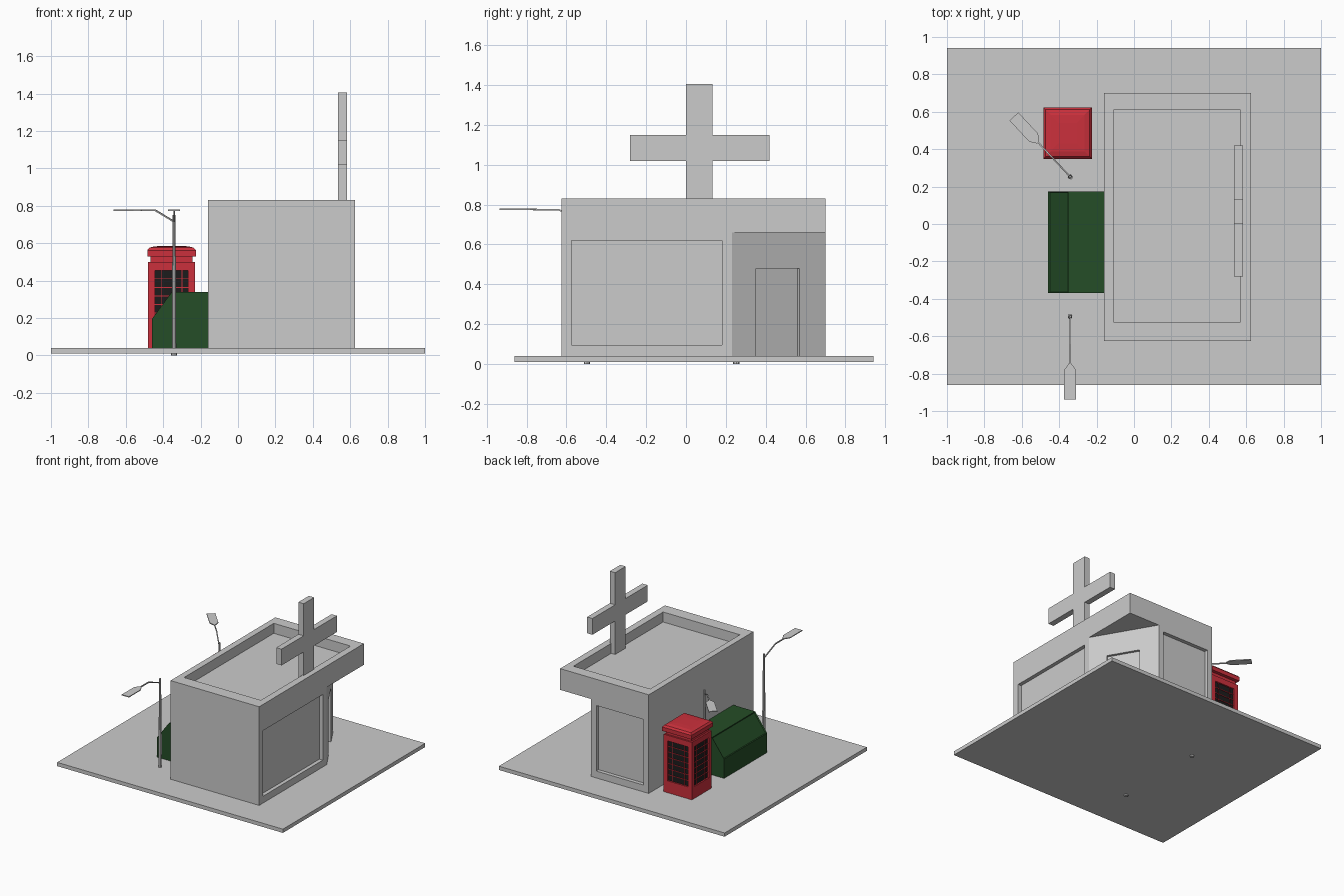
import bpy, bmesh, math
from mathutils import Matrix, Vector

if "Cube" in bpy.data.objects:
    bpy.data.objects.remove(bpy.data.objects["Cube"])


def material(name, rgb):
    m = bpy.data.materials.new(name)
    m.diffuse_color = (*rgb, 1)
    m.use_nodes = True
    m.node_tree.nodes["Principled BSDF"].inputs["Base Color"].default_value = m.diffuse_color
    return m


RED = material("red_paint", (0.60, 0.03, 0.045))
BLACK = material("dark_glass", (0.012, 0.012, 0.012))
GREEN = material("green_paint", (0.018, 0.075, 0.02))


def finish(name, bm, mat=None):
    bmesh.ops.recalc_face_normals(bm, faces=bm.faces)
    me = bpy.data.meshes.new(name)
    bm.to_mesh(me)
    bm.free()
    ob = bpy.data.objects.new(name, me)
    bpy.context.collection.objects.link(ob)
    if mat:
        me.materials.append(mat)
    return ob


def add_box(bm, x0, x1, y0, y1, z0, z1, mat=Matrix()):
    m = Matrix.Translation(((x0 + x1) / 2, (y0 + y1) / 2, (z0 + z1) / 2))
    s = Matrix.Diagonal((x1 - x0, y1 - y0, z1 - z0, 1))
    bmesh.ops.create_cube(bm, size=1, matrix=mat @ m @ s)


def box(name, *b, mat=None, xf=Matrix()):
    bm = bmesh.new()
    add_box(bm, *b, xf)
    return finish(name, bm, mat)


def add_prism(bm, pts, offset):
    """Extrude a closed 3D outline along an offset."""
    f = bm.faces.new([bm.verts.new(p) for p in pts])
    r = bmesh.ops.extrude_face_region(bm, geom=[f], use_keep_orig=True)
    vs = [g for g in r["geom"] if isinstance(g, bmesh.types.BMVert)]
    bmesh.ops.translate(bm, verts=vs, vec=offset)


def add_loft(bm, rings):
    """Skin a list of equal-length rings and cap both ends."""
    vr = [[bm.verts.new(p) for p in r] for r in rings]
    n = len(vr[0])
    for a, b in zip(vr, vr[1:]):
        for i in range(n):
            bm.faces.new((a[i], a[(i + 1) % n], b[(i + 1) % n], b[i]))
    bm.faces.new(vr[0])
    bm.faces.new(vr[-1])


def cut(ob, cutter):
    mod = ob.modifiers.new("cut", "BOOLEAN")
    mod.operation, mod.solver, mod.object = "DIFFERENCE", "EXACT", cutter
    bpy.context.view_layer.objects.active = ob
    bpy.ops.object.modifier_apply(modifier=mod.name)
    bpy.data.objects.remove(cutter)


# Ground slab
box("ground_slab", -1, 1, -0.86, 0.94, 0.01, 0.04)

# Shop building: block with roof tray, cut-off entrance corner, windows and door
shop = box("shop_building", -0.16, 0.625, -0.625, 0.70, 0.04, 0.83)
cut(shop, box("roof_cut", -0.11, 0.57, -0.525, 0.61, 0.75, 1))
p, q = Vector((0.625, 0.23, 0)), Vector((0.35, 0.70, 0))
d = (q - p).normalized()
bm = bmesh.new()
add_prism(bm, [p - d * 0.2, q + d * 0.2, (0.9, 0.9, 0)], (0, 0, 0.66))
cut(shop, finish("corner_cut", bm))
cut(shop, box("side_window_cut", 0.595, 0.7, -0.575, 0.18, 0.095, 0.62))
cut(shop, box("back_window_cut", -0.115, 0.305, 0.67, 0.8, 0.095, 0.62))
turn = Matrix.Translation(p.lerp(q, 0.49)) @ Matrix.Rotation(math.atan2(d.y, d.x), 4, "Z")
cut(shop, box("door_cut", -0.127, 0.127, -0.1, 0.02, 0, 0.48, xf=turn))

# Roof cross sign
bm = bmesh.new()
outline = [(0, 0.75), (0.132, 0.75), (0.132, 1.018), (0.42, 1.018), (0.42, 1.148), (0.132, 1.148),
           (0.132, 1.405), (0, 1.405), (0, 1.148), (-0.28, 1.148), (-0.28, 1.018), (0, 1.018)]
add_prism(bm, [(0.535, y, z) for y, z in outline], (0.047, 0, 0))
finish("cross_sign", bm)

# Waste container with sunken sloping lid
bm = bmesh.new()
side = [(-0.16, 0.04), (-0.46, 0.04), (-0.46, 0.195), (-0.353, 0.34), (-0.16, 0.34)]
add_prism(bm, [(x, -0.37, z) for x, z in side], (0, 0.545, 0))
bmesh.ops.recalc_face_normals(bm, faces=bm.faces)
lid = [f for f in bm.faces if f.normal.x < -0.3 and f.normal.z > 0.3]
bmesh.ops.inset_region(bm, faces=lid, thickness=0.009, depth=-0.008)
finish("waste_container", bm, GREEN)

# Phone booth
CX, CY, H = -0.355, 0.486, 0.125


def square(h, z, hy=None):
    hy = hy or h
    return [(CX + sx * h, CY + sy * hy, z) for sx, sy in ((-1, -1), (1, -1), (1, 1), (-1, 1))]


box("booth_glass", CX - H + 0.012, CX + H - 0.012, CY - H + 0.012, CY + H - 0.012, 0.12, 0.47, mat=BLACK)
bm = bmesh.new()
add_box(bm, CX - H, CX + H, CY - H, CY + H, 0.04, 0.135)
add_box(bm, CX - H, CX + H, CY - H, CY + H, 0.455, 0.50)
for sx in (-1, 1):
    for sy in (-1, 1):
        x, y = CX + sx * (H - 0.018), CY + sy * (H - 0.018)
        add_box(bm, x - 0.018, x + 0.018, y - 0.018, y + 0.018, 0.135, 0.455)
finish("booth_frame", bm, RED)

bm = bmesh.new()
for k in range(4):
    xf = Matrix.Translation((CX, CY, 0)) @ Matrix.Rotation(k * math.pi / 2, 4, "Z")
    for u in (-0.055, 0.055):
        add_box(bm, u - 0.002, u + 0.002, -H + 0.006, -H + 0.014, 0.135, 0.455, xf)
    for i in range(1, 7):
        z = 0.135 + 0.32 * i / 7
        add_box(bm, -0.09, 0.09, -H + 0.006, -H + 0.014, z - 0.002, z + 0.002, xf)
finish("booth_glazing_bars", bm, RED)

bm = bmesh.new()
add_loft(bm, [square(0.112, 0.50), square(0.112, 0.53)])
add_loft(bm, [square(0.13, 0.53, 0.138), square(0.13, 0.562, 0.138), square(0.118, 0.576, 0.126),
              square(0.09, 0.583, 0.098), square(0.05, 0.585, 0.055)])
finish("booth_roof", bm, RED)


# Street lamps: built pointing along +x, then turned and placed
def lamp(name, x, y, angle):
    xf = Matrix.Translation((x, y, 0)) @ Matrix.Rotation(angle, 4, "Z")
    bm = bmesh.new()

    def ring(r, z):
        return [(r * math.cos(a), r * math.sin(a), z) for a in (i * math.pi / 4 for i in range(8))]

    add_loft(bm, [ring(0.016, 0), ring(0.016, 0.012), ring(0.012, 0.014), ring(0.011, 0.35), ring(0.007, 0.75)])
    add_box(bm, -0.016, 0, -0.007, 0.007, 0.13, 0.30)
    arm = [(0.0, 0.715), (0.145, 0.775), (0.27, 0.775)]
    add_loft(bm, [[(u, s * 0.004, w + t * 0.004) for s, t in ((-1, -1), (1, -1), (1, 1), (-1, 1))]
                  for u, w in arm])
    head = [(0.25, -0.008), (0.285, -0.032), (0.44, -0.032), (0.44, 0.032), (0.285, 0.032), (0.25, 0.008)]
    add_prism(bm, [(u, v, 0.773) for u, v in head], (0, 0, 0.007))
    bm.transform(xf)
    finish(name, bm)


lamp("front_street_lamp", -0.342, -0.497, -math.pi / 2)
lamp("back_street_lamp", -0.342, 0.253, math.radians(133))
